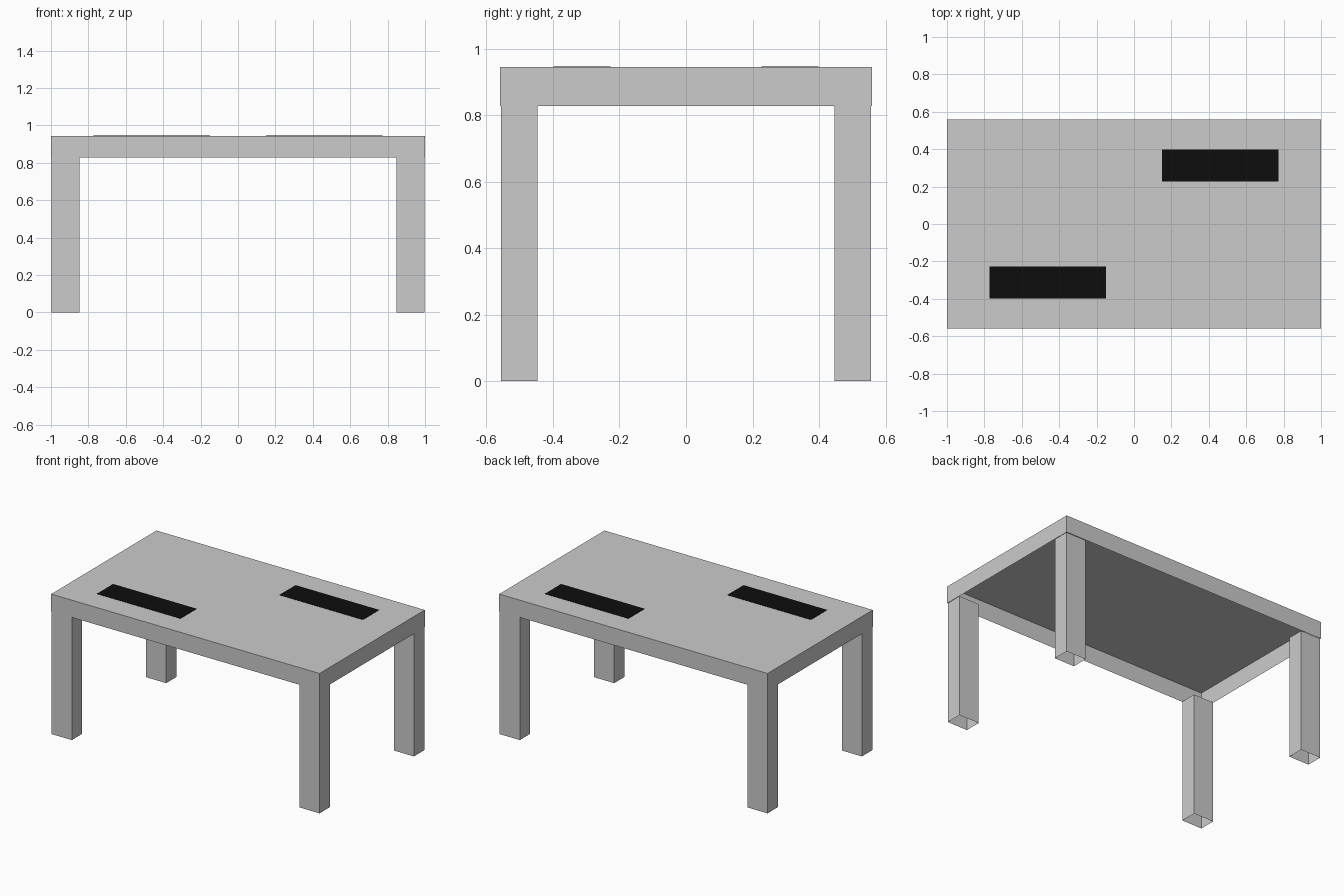
import bpy, bmesh

if "Cube" in bpy.data.objects:
    bpy.data.objects.remove(bpy.data.objects["Cube"])

TOP_Z, RIM_Z = 0.944, 0.828


def shell(name, x0, x1, y0, y1, z0, z1, drop):
    """Box whose faces pointing along the z signs in drop are left open."""
    bm = bmesh.new()
    bmesh.ops.create_cube(bm, size=1)
    for v in bm.verts:
        v.co = (x1 if v.co.x > 0 else x0,
                y1 if v.co.y > 0 else y0,
                z1 if v.co.z > 0 else z0)
    bm.normal_update()
    gone = [f for f in bm.faces if round(f.normal.z) in drop]
    bmesh.ops.delete(bm, geom=gone, context='FACES_ONLY')
    mesh = bpy.data.meshes.new(name)
    bm.to_mesh(mesh)
    bm.free()
    obj = bpy.data.objects.new(name, mesh)
    bpy.context.collection.objects.link(obj)
    return obj


# Tabletop: hollow tray, open underneath
shell("tabletop", -1, 1, -0.56, 0.56, RIM_Z, TOP_Z, (-1,))

# Four hollow legs, just inside the rim
for sx, side in ((-1, "left"), (1, "right")):
    for sy, end in ((-1, "front"), (1, "back")):
        xs = sorted((sx * 0.848, sx * 0.998))
        ys = sorted((sy * 0.447, sy * 0.557))
        shell(f"{end}_{side}_leg", *xs, *ys, 0, RIM_Z, (-1, 1))

# Two black inlay panels, placed with half-turn symmetry
black = bpy.data.materials.new("black")
black.diffuse_color = (0.004, 0.004, 0.004, 1)
black.use_nodes = True
black.node_tree.nodes["Principled BSDF"].inputs["Base Color"].default_value = black.diffuse_color
for s, end in ((-1, "front"), (1, "back")):
    xs = sorted((s * 0.15, s * 0.772))
    ys = sorted((s * 0.227, s * 0.398))
    panel = shell(f"{end}_panel", *xs, *ys, TOP_Z, TOP_Z + 0.002, (-1,))
    panel.data.materials.append(black)
